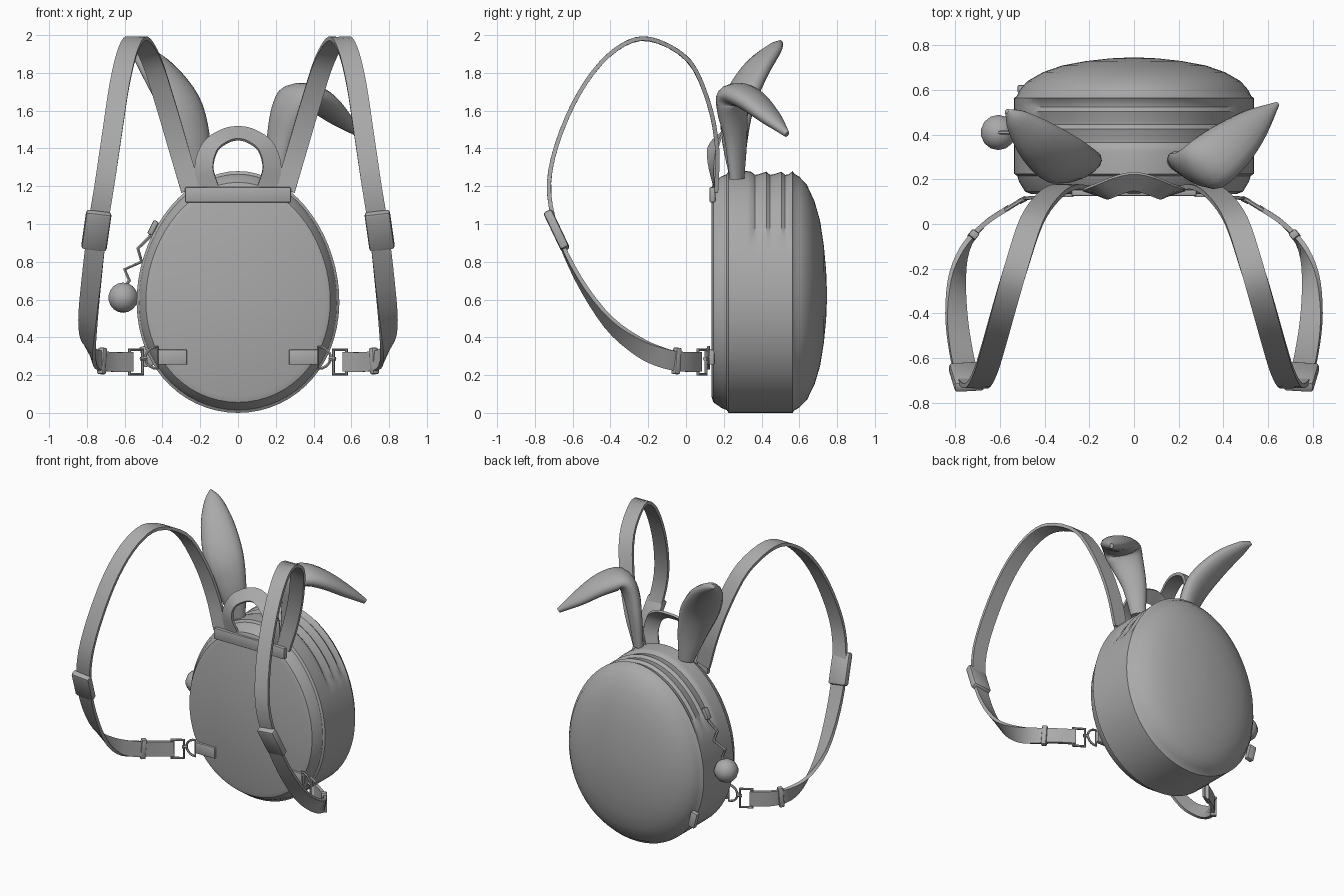
import bpy, bmesh
from math import sin, cos, pi, radians
from mathutils import Vector, Matrix

if "Cube" in bpy.data.objects:
    bpy.data.objects.remove(bpy.data.objects["Cube"])

grey = bpy.data.materials.new("plain_grey")
grey.use_nodes = True
grey.diffuse_color = (0.4, 0.4, 0.4, 1)
grey.node_tree.nodes["Principled BSDF"].inputs["Base Color"].default_value = (0.4, 0.4, 0.4, 1)


def add(name, bm, angle=35):
    bmesh.ops.recalc_face_normals(bm, faces=bm.faces)
    mesh = bpy.data.meshes.new(name)
    bm.to_mesh(mesh)
    bm.free()
    mesh.materials.append(grey)
    obj = bpy.data.objects.new(name, mesh)
    bpy.context.collection.objects.link(obj)
    bpy.ops.object.select_all(action='DESELECT')
    obj.select_set(True)
    bpy.context.view_layer.objects.active = obj
    bpy.ops.object.shade_smooth_by_angle(angle=radians(angle))
    return obj


def loft(name, sections, angle=35):
    """Skin a row of equal-sized closed sections and cap both ends."""
    bm = bmesh.new()
    rings = [[bm.verts.new(p) for p in s] for s in sections]
    n = len(rings[0])
    for a, b in zip(rings, rings[1:]):
        for i in range(n):
            j = (i + 1) % n
            bm.faces.new((a[i], a[j], b[j], b[i]))
    bm.faces.new(rings[0])
    bm.faces.new(rings[-1])
    return add(name, bm, angle)


def spline(rows, steps):
    """Catmull-Rom through rows of any length."""
    r = [Vector(p) for p in rows]
    r = [r[0] * 2 - r[1]] + r + [r[-1] * 2 - r[-2]]
    out = []
    for i in range(1, len(r) - 2):
        a, b, c, d = r[i - 1:i + 3]
        for k in range(steps):
            t = k / steps
            out.append((b * 2 + (c - a) * t + (a * 2 - b * 5 + c * 4 - d) * t * t
                        + (b * 3 - a - c * 3 + d) * t ** 3) * 0.5)
    return out + [r[-2]]


def frames(points, sides):
    """Yield point, width axis and thickness axis along a path."""
    for i, p in enumerate(points):
        t = (points[min(i + 1, len(points) - 1)] - points[max(i - 1, 0)]).normalized()
        w = (sides[i] - t * sides[i].dot(t)).normalized()
        yield p, w, t.cross(w)


def ribbon(name, points, sides, half, thick):
    corners = ((-1, -1), (1, -1), (1, 1), (-1, 1))
    return loft(name, [[p + w * a * half + n * b * thick / 2 for a, b in corners]
                       for p, w, n in frames(points, sides)])


def block(name, centre, along, side, size, bevel=0.01):
    t = Vector(along).normalized()
    w = Vector(side)
    w = (w - t * w.dot(t)).normalized()
    m = Matrix((t * size[0], w * size[1], t.cross(w) * size[2])).transposed().to_4x4()
    m.translation = centre
    bm = bmesh.new()
    bmesh.ops.create_cube(bm, size=1, matrix=m)
    bmesh.ops.bevel(bm, geom=bm.edges[:], offset=bevel, segments=2, profile=0.5, affect='EDGES')
    return add(name, bm)


def wire(name, points, radius, closed=True):
    curve = bpy.data.curves.new(name, 'CURVE')
    curve.dimensions = '3D'
    curve.bevel_depth = radius
    curve.bevel_resolution = 1
    curve.use_fill_caps = True
    sp = curve.splines.new('POLY')
    sp.points.add(len(points) - 1)
    for q, p in zip(sp.points, points):
        q.co = (*p, 1)
    sp.use_cyclic_u = closed
    helper = bpy.data.objects.new(name + "_path", curve)
    bpy.context.collection.objects.link(helper)
    dg = bpy.context.evaluated_depsgraph_get()
    mesh = bpy.data.meshes.new_from_object(helper.evaluated_get(dg))
    bm = bmesh.new()
    bm.from_mesh(mesh)
    bpy.data.objects.remove(helper)
    bpy.data.meshes.remove(mesh)
    return add(name, bm, 50)


# Egg-shaped bag: flat front panel, gusset with zip ridges near the top, domed back
def egg_ring(y, scale, groove=0.0, n=64):
    ring = []
    for i in range(n):
        a = 2 * pi * i / n
        z = 0.64 + 0.64 * sin(a)
        k = scale - (groove if z > 0.91 else 0)
        ring.append((0.535 * cos(a) * (1 - 0.08 * sin(a)) * k, y, 0.62 + (z - 0.62) * k))
    return ring


rings = [(0.135, 0.86), (0.145, 0.91), (0.19, 0.96), (0.215, 0.975), (0.225, 1.0), (0.325, 1.0)]
for y in (0.345, 0.425, 0.505):
    rings += [(y, 1.0, 0.005), (y + 0.02, 1.0, 0.03), (y + 0.04, 1.0, 0.025)]
rings += [(0.565, 1.0), (0.572, 0.98), (0.6, 0.955), (0.64, 0.89), (0.68, 0.76),
          (0.71, 0.6), (0.73, 0.4), (0.742, 0.2), (0.746, 0.04)]
loft("bag_body", [egg_ring(*r) for r in rings])
block("top_panel", (0, 0.14, 1.155), (1, 0, 0), (0, 0, 1), (0.56, 0.08, 0.03), 0.006)

# Carry handle: flat legs that lean back over the arch
arch = [(-0.15, 0.155, 1.18, 0), (-0.18, 0.14, 1.3, 20), (-0.145, 0.145, 1.41, 50),
        (-0.07, 0.175, 1.465, 75), (0, 0.19, 1.48, 90)]
arch += [(-x, y, z, 180 - a) for x, y, z, a in arch[-2::-1]]
rows = spline(arch, 4)
ribbon("carry_handle", [r.xyz for r in rows],
       [Vector((-cos(radians(r[3])), 0.75 * sin(radians(r[3])), 0.65 * sin(radians(r[3]))))
        for r in rows], 0.05, 0.015)

# Shoulder straps with their buckles, rings and anchors, one per side
strap = [(0.25, 0.16, 1.18, 0), (0.315, 0.165, 1.4, 0), (0.385, 0.12, 1.64, 0),
         (0.46, 0.01, 1.87, 0), (0.53, -0.2, 1.98, 0), (0.58, -0.37, 1.925, 0),
         (0.625, -0.53, 1.75, 0), (0.665, -0.66, 1.49, 0), (0.705, -0.725, 1.22, 0),
         (0.745, -0.685, 0.97, 5), (0.775, -0.57, 0.71, 20), (0.795, -0.41, 0.48, 40),
         (0.79, -0.24, 0.345, 58), (0.75, -0.1, 0.285, 78), (0.67, 0.0, 0.27, 90),
         (0.56, 0.075, 0.27, 90)]
rows = spline(strap, 4)
for side, s in (("left", 1), ("right", -1)):
    def at(x, y, z):
        return Vector((s * x, y, z))

    ribbon(side + "_strap", [at(*r.xyz) for r in rows],
           [at(cos(radians(r[3])), 0, sin(radians(r[3]))) for r in rows], 0.052, 0.022)
    block(side + "_strap_buckle", at(0.75, -0.685, 0.965), at(0.03, 0.1, -0.21), at(1, 0, 0),
          (0.22, 0.135, 0.05), 0.015)
    block(side + "_strap_slide", at(0.72, -0.05, 0.275), at(-0.08, 0.1, -0.01), at(0, 0, 1),
          (0.035, 0.14, 0.04), 0.008)
    u = at(-0.8, 0.5, 0).normalized()
    mid = at(0.54, 0.085, 0.27)
    wire(side + "_square_ring", [mid + u * a * 0.04 + Vector((0, 0, b * 0.065))
                                 for a, b in ((-1, -1), (1, -1), (1, 1), (-1, 1))], 0.01)
    wire(side + "_d_ring", [at(0.425 + 0.065 * cos(a), 0.12 - 0.005 * cos(a), 0.292 + 0.058 * sin(a))
                            for a in [-pi / 2 + pi * i / 10 for i in range(11)]], 0.008)
    wire(side + "_ring_link", [at(0.485, 0.115, 0.29), at(0.515, 0.1, 0.285)], 0.012, False)
    block(side + "_strap_anchor", at(0.35, 0.135, 0.295), at(1, 0, 0), at(0, 0, 1),
          (0.16, 0.08, 0.03), 0.005)


# Ears: flattened tapering lofts, one upright and one folded over
def ear(name, path, axis):
    pts = spline(path, 4)
    loft(name, [[p + w * r[3] * cos(a) + n * (0.012 + 0.4 * r[3]) * sin(a)
                 for a in [2 * pi * i / 14 for i in range(14)]]
                for r, (p, w, n) in zip(pts, frames([r.xyz for r in pts],
                                                    [Vector(axis)] * len(pts)))], 60)


ear("upright_ear", [(-0.19, 0.27, 1.24, 0.05), (-0.235, 0.26, 1.45, 0.1), (-0.31, 0.28, 1.64, 0.13),
                    (-0.42, 0.365, 1.81, 0.11), (-0.52, 0.46, 1.92, 0.06),
                    (-0.57, 0.505, 1.96, 0.01)], (0.8, 0.5, 0))
ear("folded_ear", [(0.19, 0.27, 1.24, 0.05), (0.22, 0.265, 1.45, 0.08), (0.27, 0.25, 1.61, 0.11),
                   (0.33, 0.27, 1.685, 0.125), (0.43, 0.35, 1.65, 0.115),
                   (0.54, 0.45, 1.56, 0.075), (0.64, 0.535, 1.475, 0.012)], (0.75, -0.6, 0))

# Zip pull with zigzag cord and ball
wire("pull_cord", [(-0.43, 0.41, 1.0), (-0.47, 0.41, 0.93), (-0.53, 0.4, 0.87), (-0.51, 0.41, 0.8),
                   (-0.6, 0.41, 0.76), (-0.575, 0.41, 0.7), (-0.605, 0.41, 0.66)], 0.01, False)
block("zip_slider", (-0.45, 0.41, 0.98), (0.5, 0, 1), (0, 1, 0), (0.08, 0.04, 0.03), 0.008)
bm = bmesh.new()
bmesh.ops.create_uvsphere(bm, u_segments=14, v_segments=9, radius=0.08,
                          matrix=Matrix.Translation((-0.608, 0.41, 0.61)))
add("pull_ball", bm, 40)

# Small fabric tag on the lower right seam
block("seam_tag", (-0.485, 0.605, 0.3), (0.25, 0, -1), (0, 1, 0), (0.11, 0.035, 0.05), 0.005)
